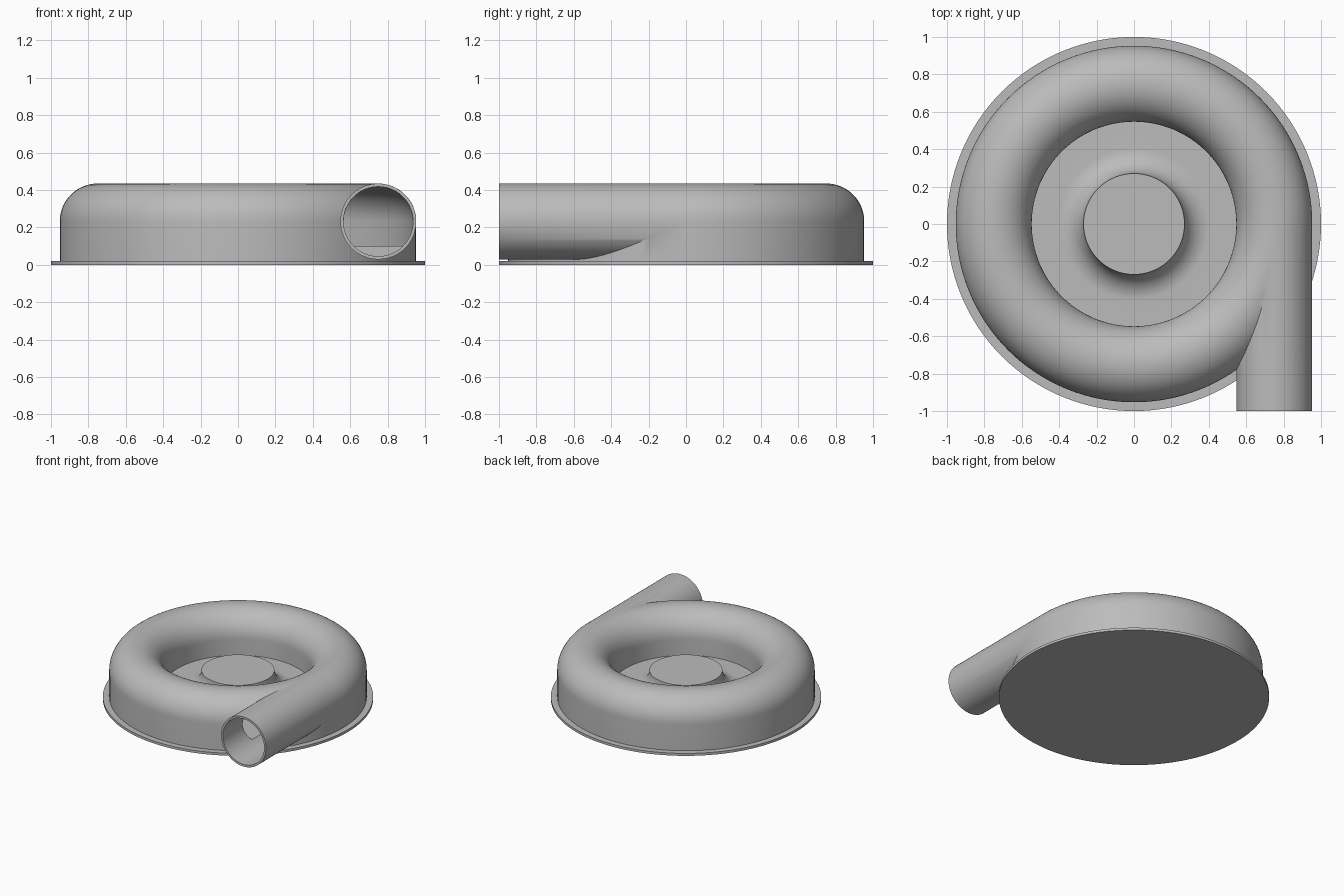
import bpy, bmesh, math
from mathutils import Matrix

cube = bpy.data.objects.get("Cube")
if cube:
    bpy.data.objects.remove(cube, do_unlink=True)

# Single casting colour
grey = bpy.data.materials.new("cast_grey")
grey.use_nodes = True
colour = (0.5, 0.5, 0.5, 1)
grey.diffuse_color = colour
grey.node_tree.nodes["Principled BSDF"].inputs["Base Color"].default_value = colour

SCROLL_R = 0.75     # distance from axis to scroll centre
AXIS_Z = 0.232      # height of scroll and outlet centre
PIPE_R = 0.203
BORE_R = 0.185
FLOOR_Z = 0.1
SEGMENTS = 128


def arc(cx, cz, radius, start, end, steps):
    """Points along an arc in the r-z plane, angles in degrees."""
    angles = [math.radians(start + (end - start) * i / steps) for i in range(steps + 1)]
    return [(cx + radius * math.cos(a), cz + radius * math.sin(a)) for a in angles]


def finish(name, bm):
    bmesh.ops.recalc_face_normals(bm, faces=bm.faces)
    mesh = bpy.data.meshes.new(name)
    bm.to_mesh(mesh)
    bm.free()
    mesh.materials.append(grey)
    obj = bpy.data.objects.new(name, mesh)
    bpy.context.collection.objects.link(obj)
    return obj


def lathe(name, profile, closed=False):
    """Turn an r-z profile around the vertical axis."""
    bm = bmesh.new()
    verts = [bm.verts.new((r, 0, z)) for r, z in profile]
    pairs = list(zip(verts, verts[1:]))
    if closed:
        pairs.append((verts[-1], verts[0]))
    edges = [bm.edges.new(p) for p in pairs]
    bmesh.ops.spin(bm, geom=verts + edges, cent=(0, 0, 0), axis=(0, 0, 1),
                   angle=math.tau, steps=SEGMENTS)
    bmesh.ops.remove_doubles(bm, verts=bm.verts, dist=0.0001)
    return finish(name, bm)


def pipe(name, radius, y0, y1):
    """Solid cylinder along y, centred on the outlet axis."""
    bm = bmesh.new()
    place = Matrix.Translation((SCROLL_R, (y0 + y1) / 2, AXIS_Z)) @ Matrix.Rotation(math.pi / 2, 4, "X")
    bmesh.ops.create_cone(bm, cap_ends=True, segments=96, radius1=radius,
                          radius2=radius, depth=y1 - y0, matrix=place)
    return finish(name, bm)


def smooth(obj):
    bpy.ops.object.select_all(action="DESELECT")
    obj.select_set(True)
    bpy.context.view_layer.objects.active = obj
    bpy.ops.object.shade_smooth_by_angle(angle=math.radians(30))


def combine(target, other, operation):
    """Apply a boolean and discard the helper."""
    mod = target.modifiers.new(operation, "BOOLEAN")
    mod.operation = operation
    mod.solver = "EXACT"
    mod.object = other
    bpy.context.view_layer.objects.active = target
    bpy.ops.object.modifier_apply(modifier=mod.name)
    bpy.data.objects.remove(other, do_unlink=True)


# Flat round base plate
base_plate = lathe("base_plate", [(0, 0), (1, 0), (1, 0.02), (0, 0.02)])

# Central hub with a flared foot on the inlet floor
flare = arc(0.405, 0.235, 0.135, 270, 180, 16)
hub = lathe("hub", [(0, 0.01), (0.555, 0.01), (0.555, FLOOR_Z)] + flare + [(0, 0.235)])

# Scroll casing: rounded top with straight walls down to the plate
inner, outer = SCROLL_R - PIPE_R, SCROLL_R + PIPE_R
dome = arc(SCROLL_R, AXIS_Z, PIPE_R, 0, 180, 32)
casing = lathe("scroll_casing", [(inner, 0.01), (outer, 0.01)] + dome, closed=True)

# Outlet pipe leaving the scroll on a tangent
combine(casing, pipe("outlet_pipe", PIPE_R - 0.0004, -1, 0), "UNION")

# Hollow channel with a flat floor, and the outlet bore
channel = arc(SCROLL_R, AXIS_Z, BORE_R, 0, 180, 32)
floor = [(SCROLL_R - BORE_R, FLOOR_Z), (SCROLL_R + BORE_R, FLOOR_Z)]
combine(casing, lathe("channel_cutter", floor + channel, closed=True), "DIFFERENCE")
combine(casing, pipe("bore_cutter", BORE_R + 0.001, -1.1, 0.003), "DIFFERENCE")

for part in (base_plate, hub, casing):
    smooth(part)
